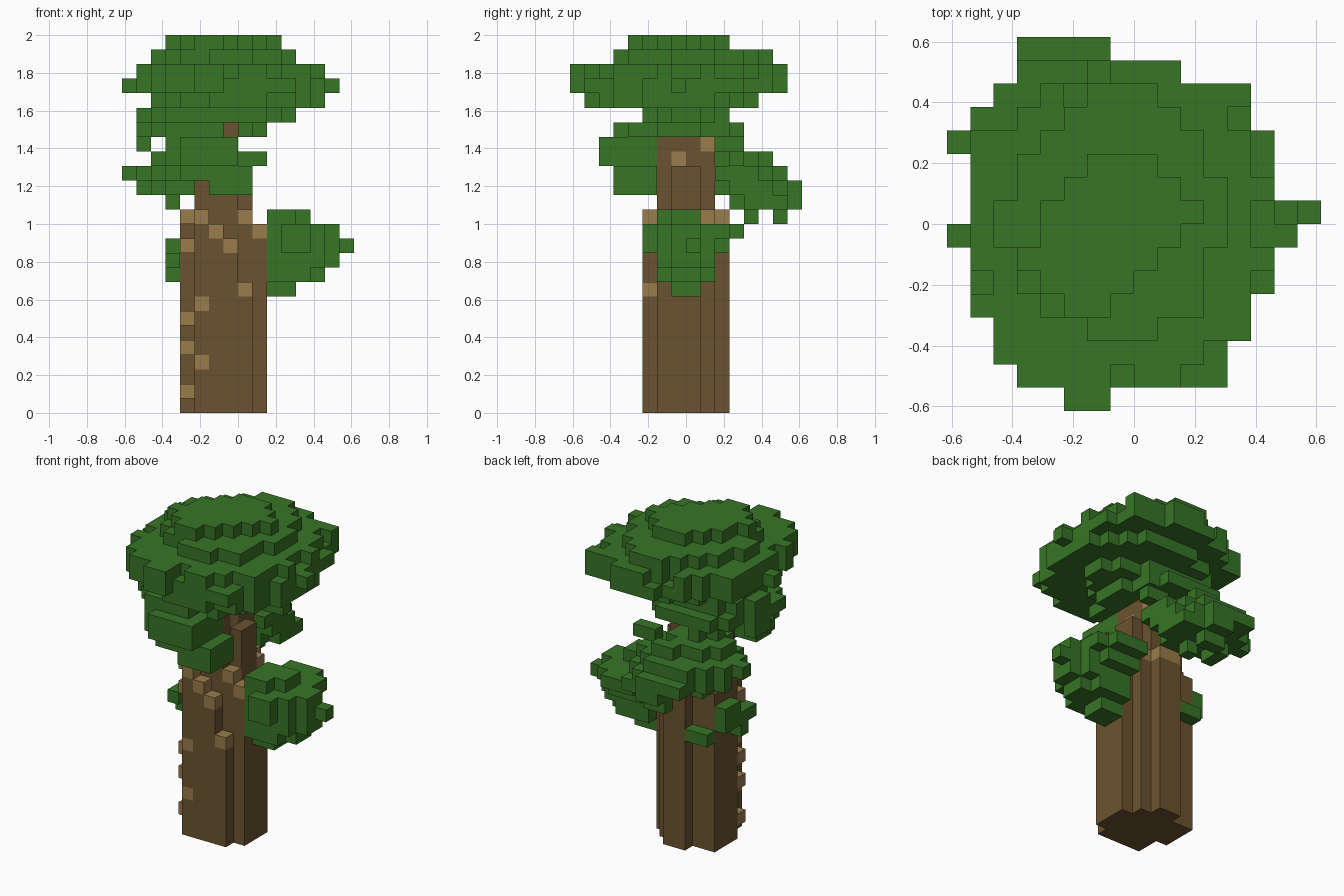
import bpy, bmesh, random
from mathutils import Vector

random.seed(4)
cube = bpy.data.objects.get("Cube")
if cube:
    bpy.data.objects.remove(cube, do_unlink=True)

S = 2 / 26  # block size


def material(name, rgb):
    m = bpy.data.materials.new(name)
    m.use_nodes = True
    m.diffuse_color = (*rgb, 1)
    m.node_tree.nodes["Principled BSDF"].inputs["Base Color"].default_value = (*rgb, 1)
    return m


leaf = material("leaf green", (0.038, 0.176, 0.019))
bark = material("bark brown", (0.148, 0.086, 0.029))
pale = material("pale bark", (0.320, 0.200, 0.070))


def disc(k, x0, x1, y0, y1, wobble=0.06):
    """One layer of blocks: a ragged ellipse filling an inclusive block range."""
    cx, cy = (x0 + x1) / 2, (y0 + y1) / 2
    rx, ry = (x1 - x0 + 1) / 2, (y1 - y0 + 1) / 2
    return {(i, j, k) for i in range(x0, x1 + 1) for j in range(y0, y1 + 1)
            if ((i - cx) / rx) ** 2 + ((j - cy) / ry) ** 2
            <= 1 + random.uniform(-wobble, wobble)}


def clump(layers):
    cells = set()
    for layer in layers:
        cells |= disc(*layer)
    return cells


def rows(start, spans, k):
    """One layer of blocks given as x spans, row by row towards the back."""
    return {(i, start + n, k) for n, (a, b) in enumerate(spans) for i in range(a, b + 1)}


# Trunk: a stepped column whose front ridges end at different heights, then a stem
trunk_rows = [(-3, 0), (-3, 1), (-4, 1), (-4, 1), (-4, 0), (-2, -1)]
front_tops = {-3: 13, -2: 12, -1: 11, 0: 8}
trunk = set()
for k in range(13):
    trunk |= {c for c in rows(-3, trunk_rows, k) if c[1] > -3 or k <= front_tops[c[0]]}
trunk |= rows(-2, [(-3, -1), (-4, 0), (-4, 0), (-3, -1)], 13)
for k in range(14, 20):
    east = 0 if k < 17 else -1
    trunk |= rows(-2, [(-3, -1), (-3, east), (-3, east), (-3, -1)], k)

# Pale knots: ridge tops, and single blocks in the front corner
knots = {(i, -3, top) for i, top in front_tops.items()}
knots |= {(-4, -2, k) for k in (1, 4, 6, 11, 13)}
knots |= {(-3, -3, 3), (-3, -3, 7), (1, -2, 12), (0, -2, 13), (0, 1, 13), (-2, 2, 13),
          (-1, 2, 13), (-1, -1, 17), (-1, 1, 18)}

# Crown: the widest layers follow an outline, the top two are stepped diamonds
crown_rows = [(-3, -2), (-5, 3), (-6, 3), (-6, 4), (-7, 4), (-6, 5), (-7, 5), (-8, 6),
              (-7, 5), (-7, 5), (-7, 5), (-7, 5), (-5, 4), (-4, 4), (-2, 1)]
cap_rows = [(-2, 0), (-4, 2), (-5, 2), (-5, 2), (-6, 3), (-6, 3), (-5, 3), (-5, 2),
            (-4, 2), (-3, 1), (-2, 0)]
tip_rows = [(-3, -2), (-4, -1), (-5, 0), (-4, 1), (-4, 2), (-3, 1), (-2, 0)]
wide = rows(-8, crown_rows, 22)
upper = {(i, j, 23) for i, j, k in wide if -7 <= i <= 5}
upper = {c for c in upper if random.random() < 0.8 or
         all((c[0] + a, c[1] + b, 23) in upper for a, b in ((1, 0), (-1, 0), (0, 1), (0, -1)))}
crown = wide | upper | rows(-5, cap_rows, 24) | rows(-4, tip_rows, 25)
crown |= clump([(21, -6, 5, -7, 4), (20, -7, 3, -3, 2), (19, -7, 1, -5, 3)])
crown -= {(-1, j, 19) for j in range(-5, -1)}
crown |= {(-7, -1, 18), (-7, 0, 18), (-5, 2, 18), (-4, 3, 18), (-4, 2, 18)}

# Leaf clumps on the branches
front_clump = rows(-6, [(-4, -1), (-5, -1), (-5, -1), (-4, -1)], 18)
front_clump |= rows(-6, [(-4, -1), (-5, -1), (-5, -1), (-6, -1)], 17)
front_clump |= rows(-5, [(-4, 0), (-5, 0), (-5, 0)], 16)
front_clump |= rows(-5, [(-2, 0), (-2, 0), (-2, 0)], 15)

# The back clump narrows towards its outer rows
back_rows = [(-7, 0), (-7, 0), (-8, 0), (-7, 1), (-6, 1), (-5, 0), (-5, -2)]
back_clump = clump([(17, -6, -2, 1, 4), (16, -8, 0, 1, 6), (15, -7, 0, 2, 7),
                    (14, -3, 0, 3, 7)])
back_clump = {c for c in back_clump if (*c[:2], 0) in rows(1, back_rows, 0)}
back_clump |= {(-8, 3, 16), (1, 3, 17), (0, 3, 17), (-3, 5, 17), (-2, 5, 17),
               (-5, 4, 14), (-5, 3, 14), (-2, 4, 13), (-2, 6, 13), (-3, 6, 13),
               (-3, 7, 14), (-3, 7, 15)}

left_clump = clump([(13, 1, 4, -2, 0), (12, 0, 6, -3, 3), (11, 0, 6, -3, 2),
                    (10, 0, 6, -2, 1), (9, 0, 5, -2, 1), (8, 1, 3, -1, 0)])
left_clump = {c for c in left_clump if c[0] >= 2 and (c[0] < 6 or c[1] in (-1, 0))}
left_clump -= {(2, -3, 11), (2, -3, 12)}
left_clump |= {(2, j, k) for k in (10, 11, 12) for j in (-2, -1, 0, 1)}
left_clump |= {(5, -2, k) for k in (10, 11, 12)} | {(7, 0, 11)}

right_sprig = {(-5, 1, 11), (-5, 0, 11), (-5, 1, 10), (-5, 0, 10), (-5, -1, 10),
               (-5, -2, 10), (-5, -1, 9), (-4, 2, 9), (-3, 2, 9)}

# Each part keeps only the blocks not taken by an earlier one
parts = [("pale_knots", knots, pale), ("trunk", trunk, bark), ("crown", crown, leaf),
         ("front_leaf_clump", front_clump, leaf), ("back_leaf_clump", back_clump, leaf),
         ("left_leaf_clump", left_clump, leaf), ("right_leaf_sprig", right_sprig, leaf)]
solid = set()
for name, cells, mat in parts:
    cells -= solid
    solid |= cells


def build(name, cells, mat):
    """Skin the outside of a group of blocks and merge its flat areas."""
    bm = bmesh.new()
    for cell in sorted(cells):
        for axis in range(3):
            for side in (0, 1):
                step = [0, 0, 0]
                step[axis] = 2 * side - 1
                if tuple(a + b for a, b in zip(cell, step)) in solid:
                    continue
                u, v = Vector(), Vector()
                u[(axis + 1) % 3] = v[(axis + 2) % 3] = 1
                p = Vector(cell)
                p[axis] += side
                loop = [p, p + u, p + u + v, p + v]
                if not side:
                    loop.reverse()
                bm.faces.new([bm.verts.new(q * S) for q in loop])
    bmesh.ops.remove_doubles(bm, verts=bm.verts, dist=S / 100)
    bmesh.ops.dissolve_limit(bm, angle_limit=0.01, verts=bm.verts, edges=bm.edges)
    mesh = bpy.data.meshes.new(name)
    bm.to_mesh(mesh)
    bm.free()
    mesh.materials.append(mat)
    bpy.context.collection.objects.link(bpy.data.objects.new(name, mesh))


for part in parts:
    build(*part)
